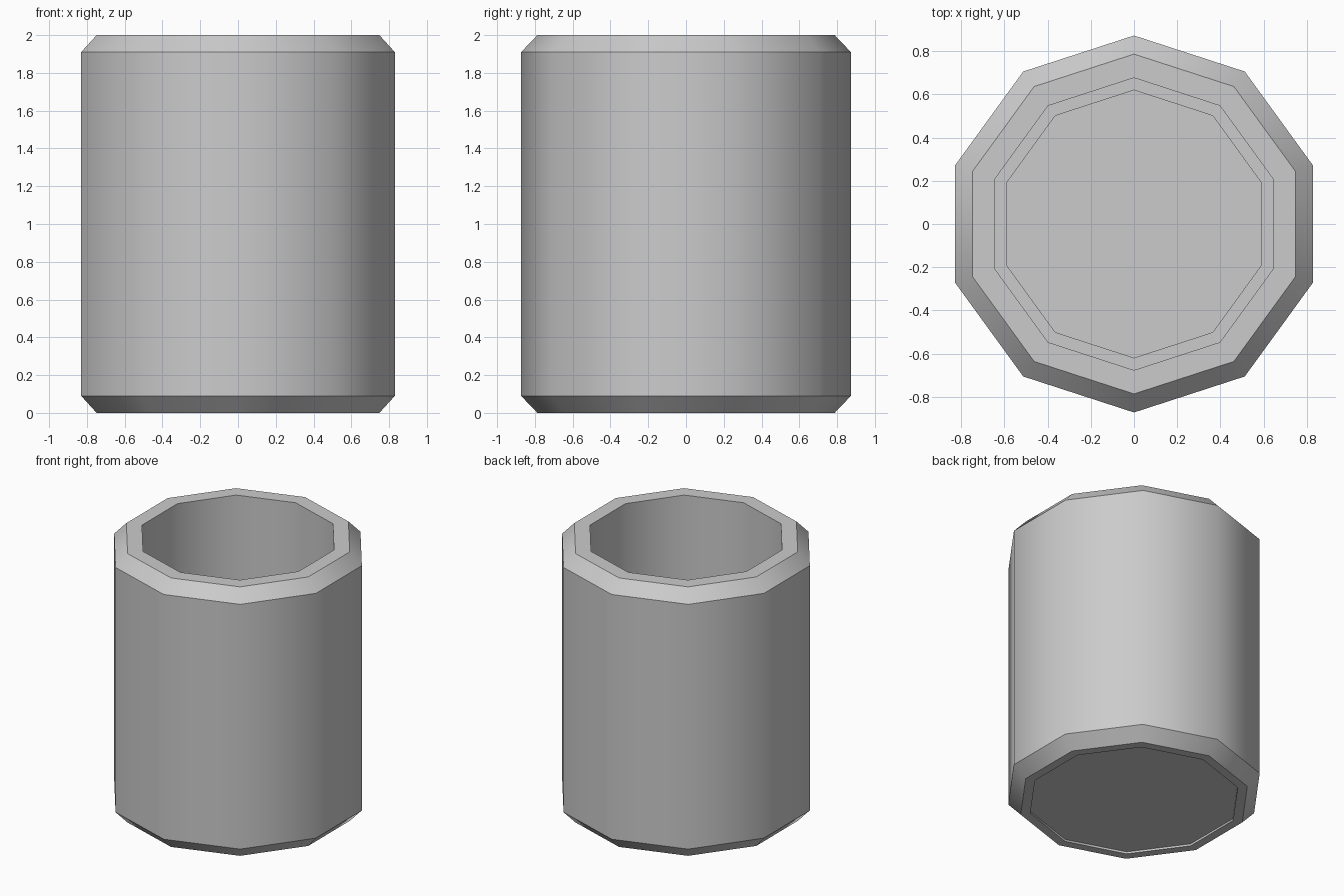
import bpy, bmesh, math

if "Cube" in bpy.data.objects:
    bpy.data.objects.remove(bpy.data.objects["Cube"])

SIDES = 10


def lathe(name, profile):
    """Ten-sided turned solid; the first and last profile rings are capped."""
    bm = bmesh.new()
    rings = []
    for r, z in profile:
        rings.append([bm.verts.new((r * math.cos(a), r * math.sin(a), z))
                      for a in (math.pi / 2 + 2 * math.pi * i / SIDES for i in range(SIDES))])
    for lo, hi in zip(rings, rings[1:]):
        for i in range(SIDES):
            j = (i + 1) % SIDES
            bm.faces.new((lo[i], lo[j], hi[j], hi[i]))
    bm.faces.new(rings[0][::-1])
    bm.faces.new(rings[-1])
    bmesh.ops.recalc_face_normals(bm, faces=bm.faces[:])
    mesh = bpy.data.meshes.new(name)
    bm.to_mesh(mesh)
    bm.free()
    obj = bpy.data.objects.new(name, mesh)
    bpy.context.collection.objects.link(obj)
    bpy.context.view_layer.objects.active = obj
    obj.select_set(True)
    bpy.ops.object.shade_smooth_by_angle(angle=math.radians(40))
    return obj


# Open cup: recessed base, chamfered outer wall, rim, inner wall, stepped floor
lathe("cup", [
    (0.72, 0.015), (0.72, 0.0), (0.787, 0.0), (0.873, 0.09),
    (0.873, 1.91), (0.787, 2.0), (0.677, 2.0),
    (0.677, 0.11), (0.62, 0.11), (0.62, 0.09),
])
